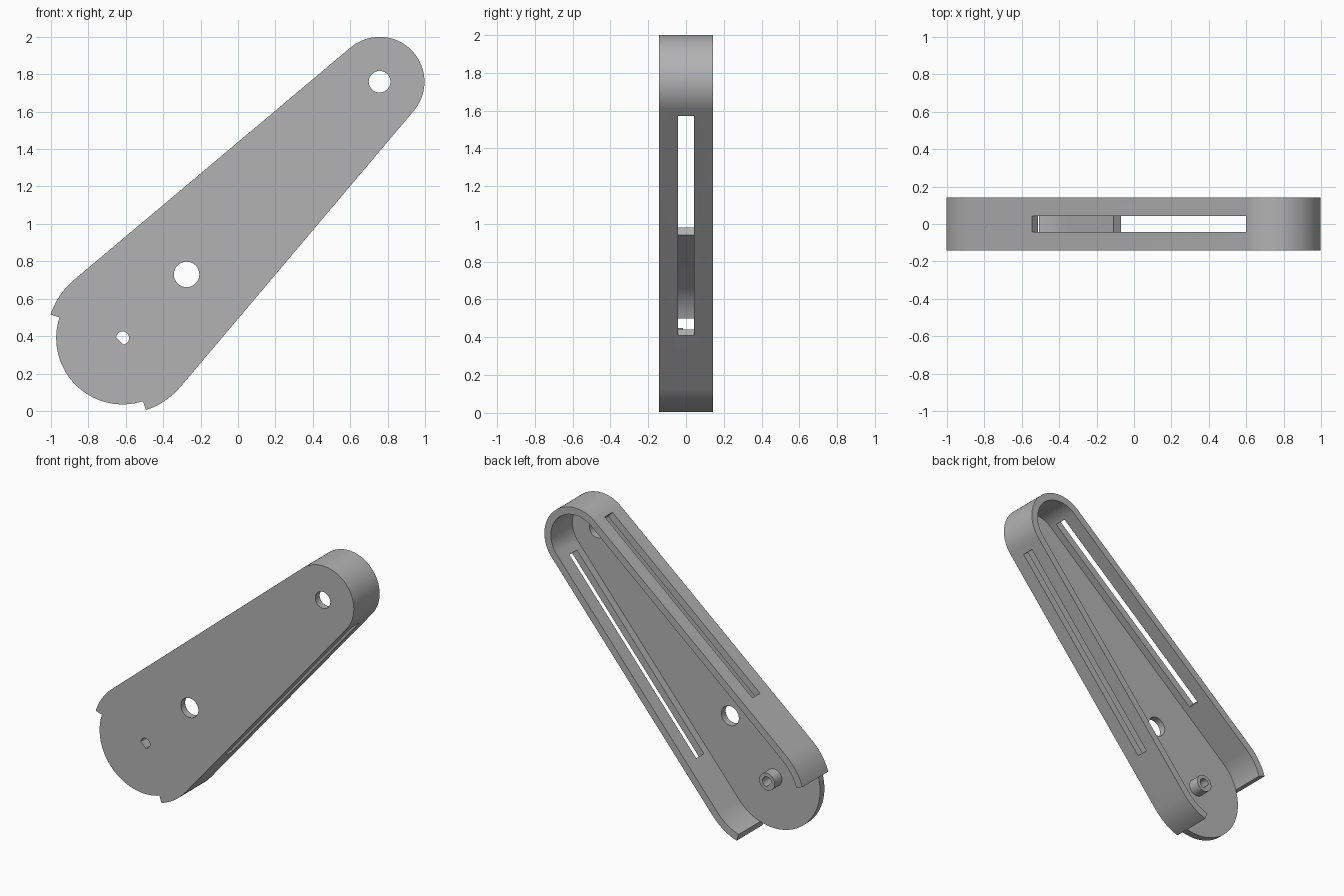
import bpy, bmesh
from math import sin, cos, asin, radians, pi, sqrt, atan2
from mathutils import Vector

if "Cube" in bpy.data.objects:
    bpy.data.objects.remove(bpy.data.objects["Cube"])

# Main dimensions, in the x-z plane
LOW, TOP = Vector((-0.617, 0.39)), Vector((0.757, 1.76))
R_LOW, R_TOP, WALL = 0.405, 0.24, 0.05
BACK, FRONT = 0.143, -0.143
FLOOR = FRONT + 0.048
axis = TOP - LOW
TILT = atan2(axis.y, axis.x)
TAPER = asin((R_LOW - R_TOP) / axis.length)
TANGENT = pi / 2 - TAPER
STOP = radians(117)

grey = bpy.data.materials.new("plain grey")
grey.use_nodes = True
grey.diffuse_color = (0.45, 0.45, 0.45, 1)
grey.node_tree.nodes["Principled BSDF"].inputs["Base Color"].default_value = grey.diffuse_color


def arc(centre, r, a, b, n):
    """Points on an arc, with angles measured from the arm's long axis."""
    angles = [TILT + a + (b - a) * i / n for i in range(n + 1)]
    return [centre + r * Vector((cos(t), sin(t))) for t in angles]


def tapered(inset):
    """Open outline round the top end, from one lower tip to the other."""
    return (arc(LOW, R_LOW - inset, -STOP, -TANGENT, 10)
            + arc(TOP, R_TOP - inset, -TANGENT, TANGENT, 48)
            + arc(LOW, R_LOW - inset, TANGENT, STOP, 10))


def prism(name, points, y0, y1):
    bm = bmesh.new()
    face = bm.faces.new([bm.verts.new((p.x, y0, p.y)) for p in points])
    out = bmesh.ops.extrude_face_region(bm, geom=[face])
    moved = [v for v in out["geom"] if isinstance(v, bmesh.types.BMVert)]
    bmesh.ops.translate(bm, verts=moved, vec=(0, y1 - y0, 0))
    bmesh.ops.recalc_face_normals(bm, faces=bm.faces)
    mesh = bpy.data.meshes.new(name)
    bm.to_mesh(mesh)
    bm.free()
    mesh.materials.append(grey)
    obj = bpy.data.objects.new(name, mesh)
    bpy.context.collection.objects.link(obj)
    return obj


def activate(obj):
    bpy.ops.object.select_all(action='DESELECT')
    obj.select_set(True)
    bpy.context.view_layer.objects.active = obj


def cut(obj, cutters):
    activate(obj)
    for cutter in cutters:
        mod = obj.modifiers.new("cut", 'BOOLEAN')
        mod.operation, mod.solver, mod.object = 'DIFFERENCE', 'EXACT', cutter
        bpy.ops.object.modifier_apply(modifier=mod.name)


def circle(centre, r, n=40):
    return arc(centre, r, 0, 2 * pi, n)[:-1]


# Face plate with a smaller round lower end
plate = prism("face_plate", tapered(0) + arc(LOW, R_LOW - WALL, STOP, 2 * pi - STOP, 40),
              FRONT, FLOOR)

# Side wall wrapping round the top end
wall = prism("side_wall", tapered(0) + tapered(WALL)[::-1], FLOOR, BACK)

# Shaft boss on the inside of the plate
boss = prism("shaft_boss", circle(LOW, 0.06), FLOOR, -0.015)

# Cutters: two round holes, a D-shaped shaft bore, two long wall slots
flat = radians(130)
holes = [prism("top_hole_cutter", circle(TOP, 0.058), -1, 1),
         prism("middle_hole_cutter", circle(Vector((-0.275, 0.73)), 0.068), -1, 1)]
bore = prism("bore_cutter", arc(LOW, 0.035, -flat, flat, 28), -1, 1)
slots = []
for side, start, end in ((1, 0.435, 1.93), (-1, 0.367, 1.89)):
    turn = TILT + side * TANGENT
    out = Vector((cos(turn), sin(turn)))
    along = Vector((out.y, -out.x)) * side
    foot = LOW + out * R_LOW
    slots.append(prism("slot_cutter", [foot + along * s + out * d for s, d in
                 ((start, -0.08), (end, -0.08), (end, 0.05), (start, 0.05))],
                 -0.042, 0.042))

cut(plate, holes + [bore])
cut(boss, [bore])
cut(wall, slots)
for cutter in holes + slots + [bore]:
    bpy.data.objects.remove(cutter)

for part in (plate, wall, boss):
    activate(part)
    bpy.ops.object.shade_smooth_by_angle(angle=radians(30))
